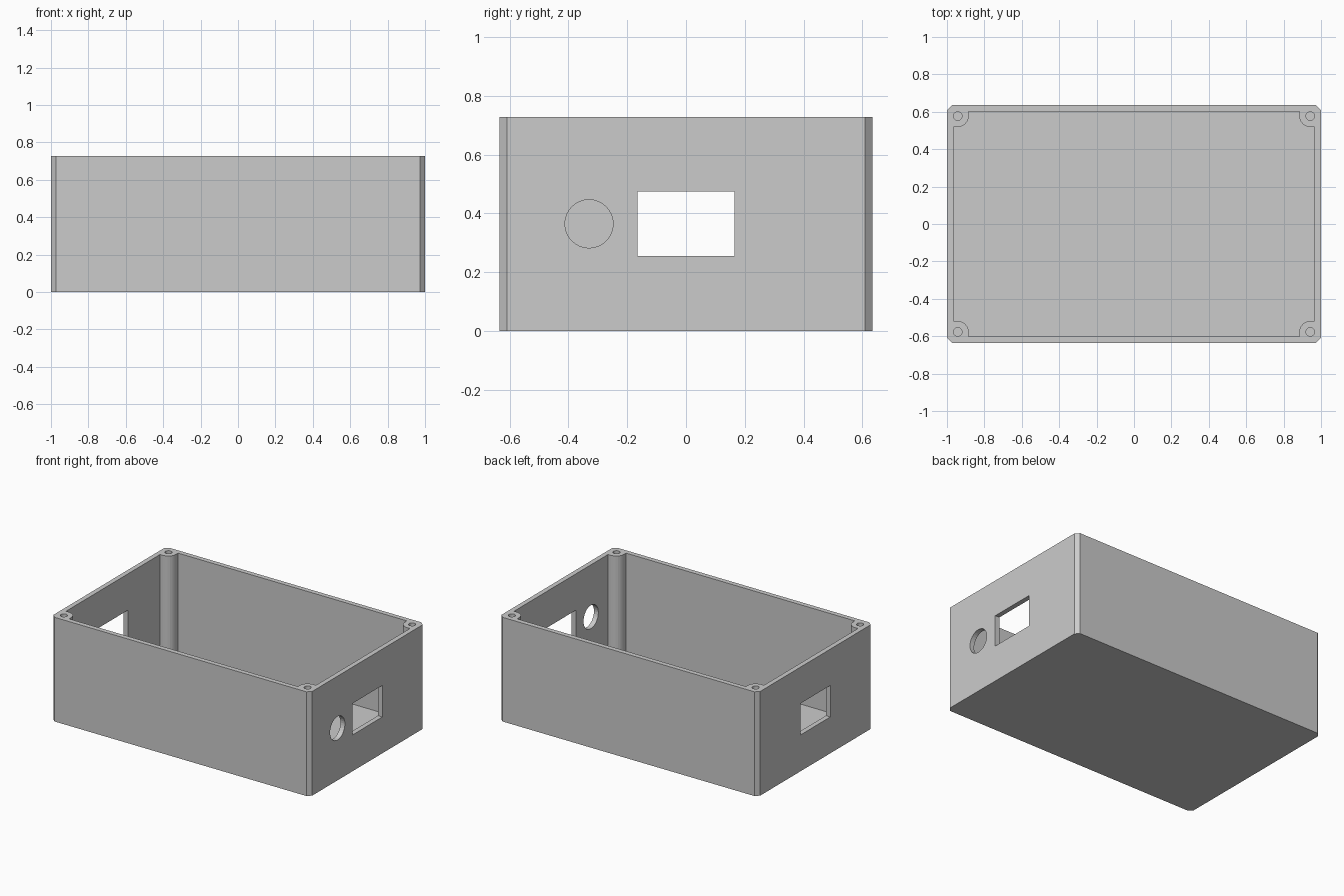
import bpy, bmesh
from math import cos, sin, pi, radians
from mathutils import Matrix

if "Cube" in bpy.data.objects:
    bpy.data.objects.remove(bpy.data.objects["Cube"], do_unlink=True)

# Overall sizes
HALF_X, HALF_Y, HEIGHT = 1.0, 0.635, 0.728
WALL, CHAMFER = 0.034, 0.026
POST_X, POST_Y, POST_R, SCREW_R = 0.942, 0.577, 0.058, 0.023
HOLE_Z = HEIGHT / 2

grey = bpy.data.materials.new("light grey plastic")
grey.use_nodes = True
colour = (0.6, 0.6, 0.6, 1)
grey.diffuse_color = colour
grey.node_tree.nodes["Principled BSDF"].inputs["Base Color"].default_value = colour


def prism(name, outline, z0, z1, turn=None):
    """Extrude a flat outline from z0 to z1, optionally turned and moved."""
    bm = bmesh.new()
    face = bm.faces.new([bm.verts.new((x, y, z0)) for x, y in outline])
    top = bmesh.ops.extrude_face_region(bm, geom=[face])["geom"]
    verts = [v for v in top if isinstance(v, bmesh.types.BMVert)]
    bmesh.ops.translate(bm, vec=(0, 0, z1 - z0), verts=verts)
    if turn:
        bm.transform(turn)
    bmesh.ops.recalc_face_normals(bm, faces=bm.faces)
    mesh = bpy.data.meshes.new(name)
    bm.to_mesh(mesh)
    bm.free()
    mesh.materials.append(grey)
    obj = bpy.data.objects.new(name, mesh)
    bpy.context.collection.objects.link(obj)
    return obj


def four_corners(corner):
    """Mirror one corner's points into a closed counter-clockwise outline."""
    points = []
    for sx, sy in ((1, 1), (-1, 1), (-1, -1), (1, -1)):
        run = [(x * sx, y * sy) for x, y in corner]
        points += run if sx * sy > 0 else run[::-1]
    return points


def circle(cx, cy, r, sides):
    return [(cx + r * cos(2 * pi * i / sides), cy + r * sin(2 * pi * i / sides))
            for i in range(sides)]


# Solid block with chamfered upright edges
box = prism("enclosure_box", four_corners(
    [(HALF_X, HALF_Y - CHAMFER), (HALF_X - CHAMFER, HALF_Y)]), 0, HEIGHT)

# Cavity that leaves walls, floor and a rounded screw post in each corner
arc = [radians(270 - 15 * i) for i in range(7)]
corner = [(HALF_X - WALL, POST_Y - POST_R)]
corner += [(POST_X + POST_R * cos(a), POST_Y + POST_R * sin(a)) for a in arc]
corner += [(POST_X - POST_R, HALF_Y - WALL)]
cutters = [prism("cavity_cutter", four_corners(corner), WALL, HEIGHT + 0.1)]

# Screw holes down the posts
for sx in (-1, 1):
    for sy in (-1, 1):
        cutters.append(prism("screw_hole_cutter", circle(
            POST_X * sx, POST_Y * sy, SCREW_R, 20), WALL, HEIGHT + 0.1))

# Rectangular window through both end walls, round port through the left one
sideways = Matrix.Translation((0, 0, HOLE_Z)) @ Matrix.Rotation(pi / 2, 4, 'Y')
window = four_corners([(0.11, 0.165)])
cutters.append(prism("window_cutter", window, -1.2, 1.2, sideways))
cutters.append(prism("round_port_cutter", circle(0, -0.33, 0.082, 32),
                     0.9, 1.1, sideways))

# Cut everything and keep only the finished box
for cutter in cutters:
    cutter.hide_render = True
    mod = box.modifiers.new(cutter.name, 'BOOLEAN')
    mod.operation = 'DIFFERENCE'
    mod.solver = 'EXACT'
    mod.object = cutter
graph = bpy.context.evaluated_depsgraph_get()
finished = bpy.data.meshes.new_from_object(box.evaluated_get(graph))
box.modifiers.clear()
box.data = finished
for cutter in cutters:
    bpy.data.objects.remove(cutter, do_unlink=True)
